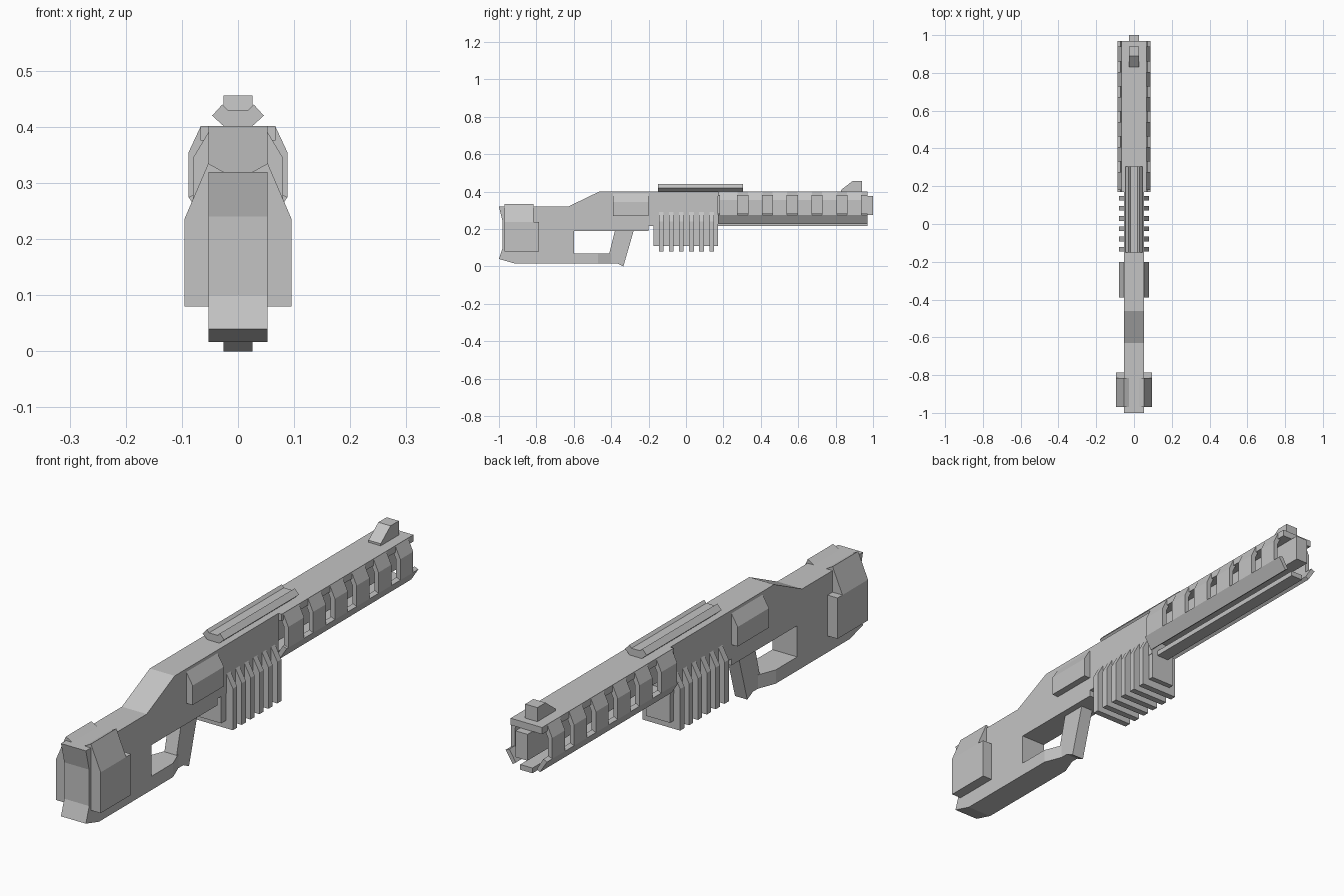
import bpy, bmesh
from mathutils import Vector

cube = bpy.data.objects.get("Cube")
if cube:
    bpy.data.objects.remove(cube, do_unlink=True)

grey = bpy.data.materials.new("plain_grey")
grey.use_nodes = True
grey.diffuse_color = (0.55, 0.55, 0.55, 1)
grey.node_tree.nodes["Principled BSDF"].inputs["Base Color"].default_value = grey.diffuse_color

W = 0.053   # half width of the body
N = 0.026   # half width of the narrow parts


def prism(name, outline, axis, start, end):
    """Extrude an outline: (y, z) points along x, or (x, z) points along y."""
    bm = bmesh.new()

    def place(p, d):
        return Vector((d, p[0], p[1])) if axis == "x" else Vector((p[0], d, p[1]))

    face = bm.faces.new([bm.verts.new(place(p, start)) for p in outline])
    out = bmesh.ops.extrude_face_region(bm, geom=[face])
    moved = [v for v in out["geom"] if isinstance(v, bmesh.types.BMVert)]
    bmesh.ops.translate(bm, verts=moved, vec=place((0, 0), end) - place((0, 0), start))
    bmesh.ops.recalc_face_normals(bm, faces=bm.faces)
    mesh = bpy.data.meshes.new(name)
    bm.to_mesh(mesh)
    bm.free()
    mesh.materials.append(grey)
    obj = bpy.data.objects.new(name, mesh)
    bpy.context.collection.objects.link(obj)
    return obj


def box(name, half, y0, y1, z0, z1):
    return prism(name, [(-half, z0), (half, z0), (half, z1), (-half, z1)], "y", y0, y1)


def pair(name, outline, y0, y1):
    """Left part mirrored to the right."""
    prism("left_" + name, outline, "y", y0, y1)
    prism("right_" + name, [(-x, z) for x, z in outline], "y", y0, y1)


# Stock and receiver
prism("stock_and_receiver", [
    (-1, .32), (-.63, .32), (-.46, .402), (.17, .402), (.17, .215), (-.2, .215),
    (-.2, .19), (-.6, .19), (-.6, .07), (-.47, .07), (-.47, .017), (-.92, .017),
    (-1, .04), (-.98, .1), (-.98, .24)], "x", -W, W)

# Lower bar narrowing towards the grip
bar = box("lower_bar", W, -.47, -.4, .017, .07)
for v in bar.data.vertices:
    if v.co.y > -.45:
        v.co.x *= N / W
prism("grip", [(-.4, .017), (-.41, .07), (-.38, .19), (-.28, .19), (-.335, .0), (-.37, .017)],
      "x", -N, N)

# Stock side pads, stepped at the shoulder
pair("pad_lower", [(.04, .08), (.095, .08), (.095, .237), (.04, .237)], -.97, -.785)
pair("pad_upper", [(N, .237), (.095, .237), (W, .335), (N, .32)], -.97, -.815)

# Receiver side blocks
pair("side_block", [(.04, .27), (.08, .27), (.08, .345), (W, .39), (.04, .39)], -.39, -.2)

# Fore grip with ribs
box("fore_grip", W - .002, -.175, .17, .11, .24)
for i in range(6):
    y = -.133 + .054 * i
    prism("grip_rib", [(-.08, .08), (.08, .08), (.08, .24), (W, .29), (-W, .29), (-.08, .24)],
          "y", y - .0125, y + .0125)

# Barrel and its open shroud
box("barrel", N, .16, 1, .275, .376)
box("shroud_top", .067, .17, .97, .376, .402)
box("shroud_bottom", N, .17, .97, .215, .235)
pair("shroud_lower_rail", [(.088, .275), (.058, .228), (.045, .237), (.072, .282)], .17, .97)
shell = [(.066, .402), (.088, .355), (.088, .275), (.07, .275), (.07, .35), (W, .385)]
for i in range(6):
    end = .276 + .1325 * i
    pair("shroud_panel", shell, .18 if i == 0 else end - .078, end)

# Top rail with a shallow groove
prism("top_rail", [(-N, .402), (N, .402), (.046, .42), (.028, .44), (.018, .43),
                   (-.018, .43), (-.028, .44), (-.046, .42)], "y", -.15, .305)

# Front sight
prism("front_sight", [(.83, .4), (.83, .41), (.89, .456), (.94, .456), (.94, .4)], "x", -N, N)
